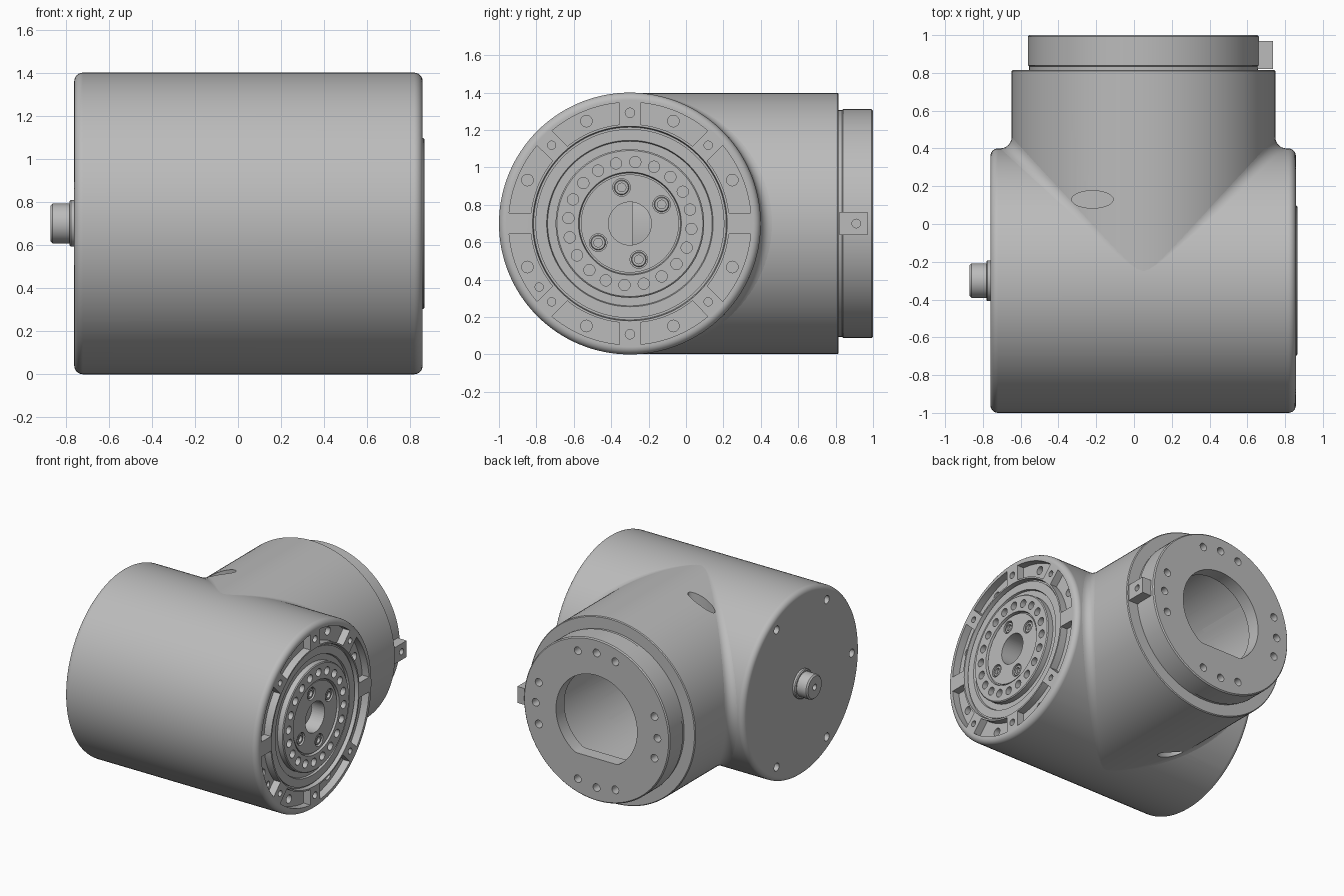
import bpy, bmesh
from math import sin, cos, pi, radians, sqrt

cube = bpy.data.objects.get("Cube")
if cube:
    bpy.data.objects.remove(cube)

CX, CY, CZ = 0.05, -0.3, 0.7      # branch axis x, body axis y, shared axis height
R, RB = 0.7, 0.698                # body and branch radii

grey = bpy.data.materials.new("machined grey")
grey.use_nodes = True
grey.diffuse_color = (0.5, 0.5, 0.5, 1)
grey.node_tree.nodes["Principled BSDF"].inputs["Base Color"].default_value = (0.5, 0.5, 0.5, 1)


# Axis frames: (u, v) across the axis, d along it
def along_x(u, v, d):
    return (d, CY + u, CZ + v)


def along_y(u, v, d):
    return (CX + u, d, CZ + v)


def along_z(u, v, d):
    return (u, v, d)


def polar(r, deg):
    return r * cos(radians(deg)), r * sin(radians(deg))


def circle(r, at=(0, 0), n=24, ry=None):
    return [(at[0] + r * cos(2 * pi * i / n), at[1] + (ry or r) * sin(2 * pi * i / n)) for i in range(n)]


def make(name, bm, recalc=True):
    if recalc:
        bmesh.ops.recalc_face_normals(bm, faces=bm.faces)
    mesh = bpy.data.meshes.new(name)
    bm.to_mesh(mesh)
    bm.free()
    mesh.materials.append(grey)
    ob = bpy.data.objects.new(name, mesh)
    bpy.context.collection.objects.link(ob)
    return ob


def prism(bm, pts, d0, d1, frame):
    a = [bm.verts.new(frame(u, v, d0)) for u, v in pts]
    b = [bm.verts.new(frame(u, v, d1)) for u, v in pts]
    bm.faces.new(a)
    bm.faces.new(b[::-1])
    for i in range(len(pts)):
        j = (i + 1) % len(pts)
        bm.faces.new((a[i], b[i], b[j], a[j]))


def lathe(name, profile, frame, n=128, at=(0, 0)):
    bm = bmesh.new()
    rings = [[bm.verts.new(frame(u, v, d)) for u, v in circle(r, at, n)] for r, d in profile]
    for a, b in zip(rings, rings[1:]):
        for i in range(n):
            j = (i + 1) % n
            bm.faces.new((a[i], a[j], b[j], b[i]))
    bm.faces.new(rings[0])
    bm.faces.new(rings[-1])
    return make(name, bm)


def activate(ob):
    bpy.ops.object.select_all(action='DESELECT')
    ob.select_set(True)
    bpy.context.view_layer.objects.active = ob


def cut(ob, shapes):
    """Subtract a list of prisms (points, start, end, frame) from an object."""
    bm = bmesh.new()
    for shape in shapes:
        prism(bm, *shape)
    cutter = make("cutter", bm)
    cutter.hide_render = True
    mod = ob.modifiers.new("cut", 'BOOLEAN')
    mod.operation, mod.solver, mod.object = 'DIFFERENCE', 'EXACT', cutter
    activate(ob)
    bpy.ops.object.modifier_apply(modifier=mod.name)
    bpy.data.objects.remove(cutter)


def smooth(ob):
    activate(ob)
    bpy.ops.object.shade_smooth_by_angle(angle=radians(32))
    mod = ob.modifiers.new("even normals", 'WEIGHTED_NORMAL')
    mod.keep_sharp = True


# Main body with rounded ends and a stepped output face
def corner(d, sign, edge=0.04):
    arc = [(R - edge + edge * sin(a * pi / 12), d + sign * edge * (cos(a * pi / 12) - 1)) for a in range(7)]
    return arc if sign < 0 else arc[::-1]


face = [(0.52, 0.857), (0.515, 0.825), (0.505, 0.825), (0.505, 0.835), (0.445, 0.835),
        (0.44, 0.82), (0.397, 0.82), (0.397, 0.86), (0.39, 0.866), (0.275, 0.866),
        (0.27, 0.845), (0.262, 0.845), (0.262, 0.856), (0.05, 0.856)]
body = lathe("main_body", [(0.05, -0.76)] + corner(-0.76, -1) + corner(0.857, 1) + face, along_x)

# Output face: rim pockets first, then holes
pockets = []
for k in range(4):
    for start in (5, 50):
        angles = [90 * k + start + 35 * i / 12 for i in range(13)]
        inner_angles = [90 * k + start + 1 + 33 * i / 12 for i in range(13)]
        pts = [polar(0.648, a) for a in angles] + [polar(0.532, a) for a in inner_angles[::-1]]
        pockets.append((pts, 0.8, 0.95, along_x))
cut(body, pockets)

holes = [(circle(0.115, n=48), 0.62, 0.95, along_x)]
holes += [(circle(0.031, polar(0.595, 90 * k + a)), 0.72, 0.95, along_x) for k in range(4) for a in (23, 67)]
holes += [(circle(0.022, polar(0.592, a)), 0.78, 0.95, along_x) for a in (45, 135, 225, 315, 215)]
holes += [(circle(0.025, polar(0.592, a)), 0.78, 0.95, along_x) for a in (90, 270)]
holes += [(circle(0.03, polar(0.33, 13 + 18 * k)), 0.8, 0.95, along_x) for k in range(20)]
screw_angles = (31, 103, 211, 284)
holes += [(circle(0.047, polar(0.198, a)), 0.82, 0.95, along_x) for a in screw_angles]
# Screw holes in the closed end
holes += [(circle(0.03, polar(0.6, a)), -0.9, -0.7, along_x) for a in (60, 120, 180, 240, 300)]
cut(body, holes)

for i, a in enumerate(screw_angles):
    smooth(lathe(f"face_screw_{i + 1}", [(0.04, 0.81), (0.04, 0.846), (0.036, 0.85), (0.023, 0.85),
                                         (0.023, 0.83)], along_x, 24, polar(0.198, a)))

# Branch tube with a stepped mounting neck
branch = lathe("branch_tube", [(0.05, -0.29), (RB, -0.29), (RB, 0.81), (0.692, 0.816), (0.606, 0.816),
                               (0.606, 0.835), (0.612, 0.84), (0.612, 0.992), (0.604, 1), (0.05, 1)], along_y)

# Hollow interior, flat-bottomed opening and flange holes
cavity = [(circle(0.52, n=64), -0.36, 0.9, along_y)]
cut(body, cavity)
cut(branch, cavity)
opening = [(u, max(v, -0.29)) for u, v in circle(0.34, n=96)]
neck = [(opening, 0.85, 1.1, along_y)]
neck += [(circle(0.029, polar(0.51, 90 * k + a)), 0.93, 1.1, along_y) for k in range(4) for a in (-18, 0, 18)]
cut(branch, neck)

# Oval recesses above and below, cut through both tubes where they overlap
ovals = [(circle(0.11, (-0.22, 0.13), 40, 0.046), z0, z1, along_z) for z0, z1 in ((1.26, 1.5), (-0.1, 0.14))]
cut(branch, ovals)
cut(body, ovals)
smooth(body)
smooth(branch)

# Blend between the body and the branch, one strip per side
bm = bmesh.new()
for side in (-1, 1):
    rows = []
    for k in range(61):
        t = radians(-89 + 178 * k / 60)
        x, z, f = RB * cos(t), RB * sin(t), 0.06 * cos(t)
        y = CY + sqrt(R * R - z * z)
        arc = [i * pi / 12 for i in range(7)]
        rows.append([bm.verts.new((CX + side * (x + f - f * cos(p)), y + f - f * sin(p), CZ + z)) for p in arc])
    for a, b in zip(rows, rows[1:]):
        for i in range(6):
            q = bm.faces.new((a[i], a[i + 1], b[i + 1], b[i]))
            q.normal_update()
            if q.normal.x * side + q.normal.y < 0:
                q.normal_flip()
smooth(make("seam_blend", bm, recalc=False))

# Ridged inner shaft seen through the opening
ridges = [(0.05, -0.6)]
for k in range(22):
    d = -0.6 + 0.054 * k
    ridges += [(0.33, d), (0.33, d + 0.03), (0.31, d + 0.034), (0.31, d + 0.05)]
smooth(lathe("inner_shaft", ridges + [(0.05, 0.59)], along_x, 64))

# Connector on the closed end
smooth(lathe("connector_collar", [(0.05, -0.74), (0.108, -0.74), (0.108, -0.776), (0.102, -0.782),
                                  (0.05, -0.782)], along_x, 48))
smooth(lathe("connector_plug", [(0.05, -0.77), (0.092, -0.77), (0.092, -0.86), (0.082, -0.87),
                                (0.022, -0.87), (0.022, -0.84)], along_x, 48))

# Locating lug on the neck
bm = bmesh.new()
prism(bm, [(1.12, -0.062), (1.27, -0.062), (1.27, 0.062), (1.12, 0.062)], 0.59, 0.735, along_x)
lug = make("locating_lug", bm)
cut(lug, [(circle(0.023, (1.21, 0)), 0.68, 0.8, along_x)])
smooth(lug)
